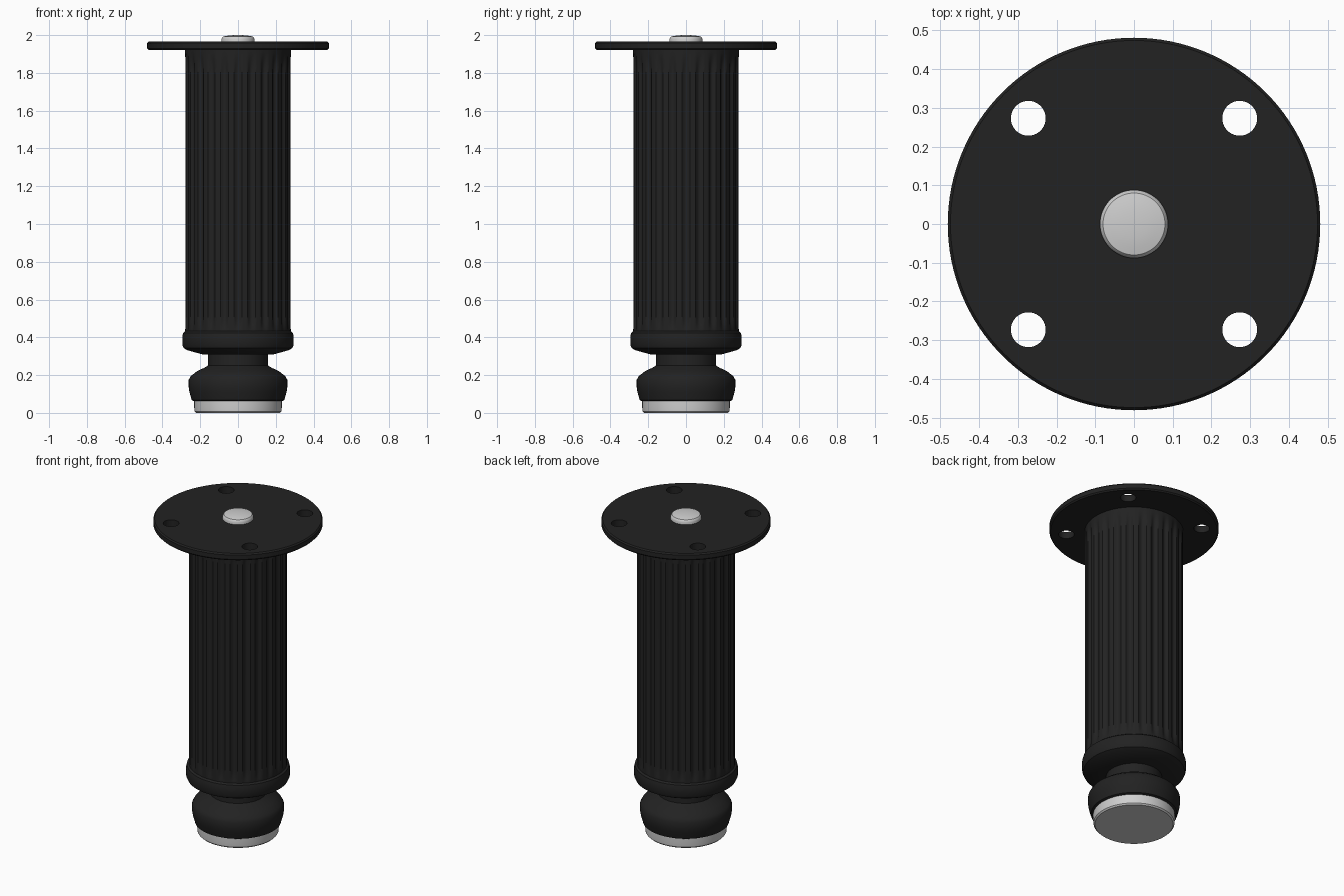
import bpy, bmesh
from math import sin, cos, pi, radians

cube = bpy.data.objects.get("Cube")
if cube:
    bpy.data.objects.remove(cube, do_unlink=True)


def make_material(name, value):
    mat = bpy.data.materials.new(name)
    mat.use_nodes = True
    colour = (value, value, value, 1)
    mat.diffuse_color = colour
    mat.node_tree.nodes["Principled BSDF"].inputs["Base Color"].default_value = colour
    return mat


black = make_material("matte black", 0.016)
pale = make_material("pale grey", 0.62)


def smooth(obj, angle=35):
    bpy.ops.object.select_all(action='DESELECT')
    obj.select_set(True)
    bpy.context.view_layer.objects.active = obj
    bpy.ops.object.shade_smooth_by_angle(angle=radians(angle))


def lathe(name, profile, mat, segments=96, flutes=0):
    """Closed turned part from (radius, z, groove depth) points, bottom to top."""
    bm = bmesh.new()
    rings = []
    for point in profile:
        radius, z = point[:2]
        depth = point[2] if len(point) > 2 else 0
        ring = []
        for i in range(segments):
            a = 2 * pi * i / segments
            r = radius - depth * max(0, cos(flutes * a)) ** 0.7
            ring.append(bm.verts.new((r * cos(a), r * sin(a), z)))
        rings.append(ring)
    for low, high in zip(rings, rings[1:]):
        for i in range(segments):
            j = (i + 1) % segments
            bm.faces.new((low[i], low[j], high[j], high[i]))
    bm.faces.new(rings[0][::-1])
    bm.faces.new(rings[-1])
    mesh = bpy.data.meshes.new(name)
    bm.to_mesh(mesh)
    bm.free()
    mesh.materials.append(mat)
    obj = bpy.data.objects.new(name, mesh)
    bpy.context.collection.objects.link(obj)
    smooth(obj)
    return obj


# Floor pad and the turned foot with its neck
lathe("floor_pad", [(0.222, 0), (0.23, 0.008), (0.232, 0.03), (0.232, 0.07)], pale)
lathe("foot", [(0.235, 0.063), (0.245, 0.068), (0.257, 0.11), (0.261, 0.135),
               (0.261, 0.175), (0.25, 0.195), (0.215, 0.222), (0.18, 0.238),
               (0.16, 0.25), (0.158, 0.34)], black)

# Collar under the column
lathe("collar", [(0.19, 0.31), (0.268, 0.332), (0.288, 0.343), (0.295, 0.36),
                 (0.295, 0.405), (0.29, 0.424), (0.278, 0.434), (0.255, 0.438)], black)

# Fluted column, grooves fading out at both ends
groove = 0.013
column = [(0.28, 0.40), (0.28, 0.43)]
for t in (0.25, 0.5, 0.75, 1):
    column.append((0.28, 0.43 + 0.08 * t, groove * sin(t * pi / 2)))
for t in (1, 0.75, 0.5, 0.25):
    column.append((0.28, 1.90 - 0.1 * t, groove * sin(t * pi / 2)))
column += [(0.28, 1.905), (0.28, 1.93)]
lathe("fluted_column", column, black, segments=240, flutes=24)

# Mounting plate with four screw holes
plate = lathe("mounting_plate", [(0.474, 1.922), (0.481, 1.93), (0.481, 1.957),
                                 (0.474, 1.965)], black, segments=128)
for x in (-0.273, 0.273):
    for y in (-0.273, 0.273):
        bpy.ops.mesh.primitive_cylinder_add(vertices=40, radius=0.045, depth=0.2,
                                            location=(x, y, 1.94))
        cutter = bpy.context.object
        cutter.name = "hole_cutter"
        cutter.hide_render = True
        cutter.data.materials.append(black)
        bpy.context.view_layer.objects.active = plate
        mod = plate.modifiers.new("screw_hole", 'BOOLEAN')
        mod.operation = 'DIFFERENCE'
        mod.solver = 'EXACT'
        mod.object = cutter
        bpy.ops.object.modifier_apply(modifier=mod.name)
        bpy.data.objects.remove(cutter, do_unlink=True)
smooth(plate)

# Domed bolt head on the plate
lathe("bolt_head", [(0.088, 1.95), (0.088, 1.978), (0.085, 1.986), (0.08, 1.992),
                    (0.06, 1.996), (0.035, 1.999), (0.01, 2.0)], pale, segments=64)
